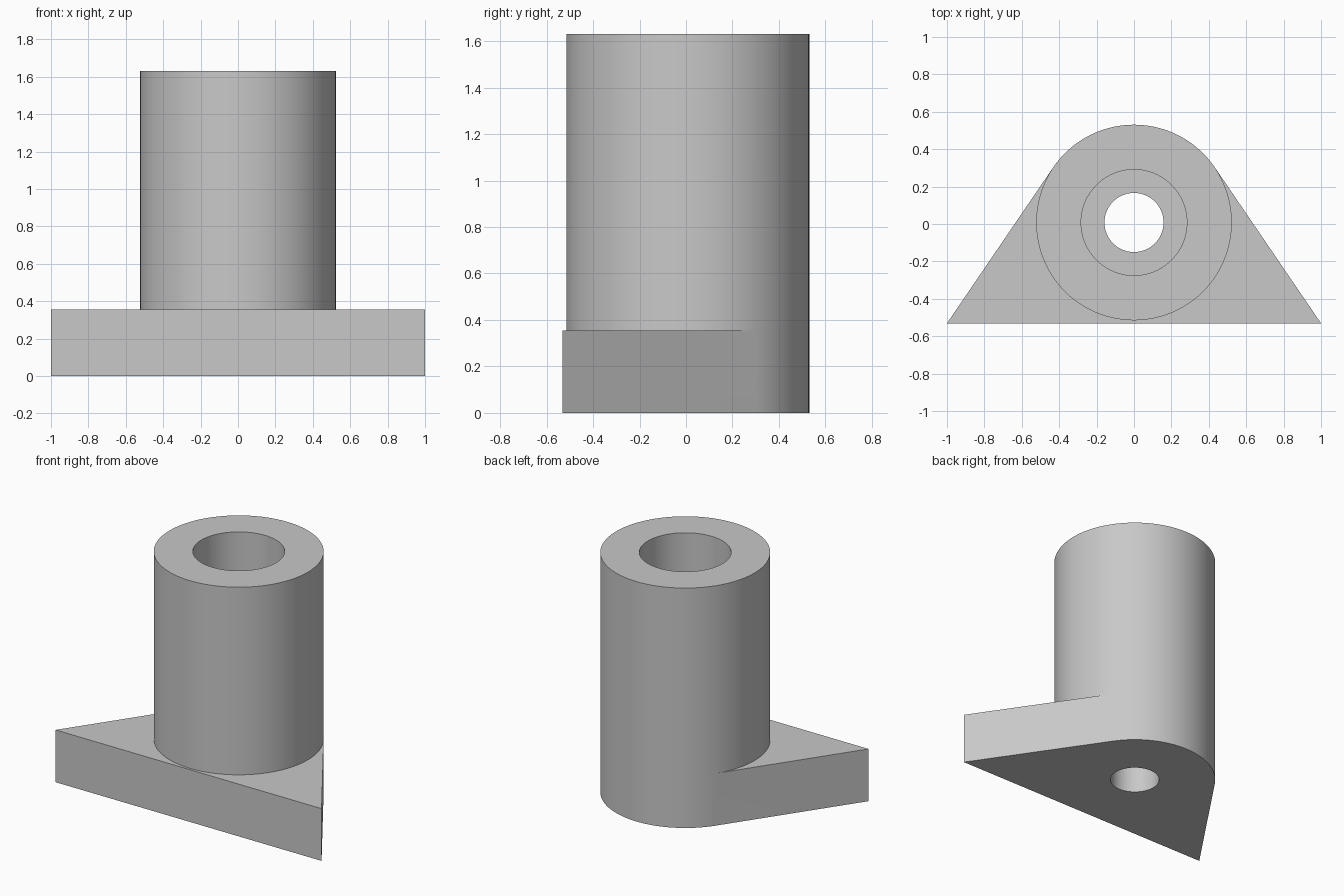
import bpy, bmesh, math

cube = bpy.data.objects.get("Cube")
if cube:
    bpy.data.objects.remove(cube, do_unlink=True)

SEGMENTS = 96
CENTRE_Y = 0.008
OUTER, BORE, HOLE = 0.523, 0.283, 0.158
PLATE_TOP, HEIGHT = 0.355, 1.63
CORNER_X, FRONT_Y = 1.0, -0.531

grey = bpy.data.materials.new("plain grey")
grey.use_nodes = True
colour = (0.58, 0.58, 0.58, 1)
grey.diffuse_color = colour
grey.node_tree.nodes["Principled BSDF"].inputs["Base Color"].default_value = colour

bm = bmesh.new()


def ring(radius, z):
    angles = [math.tau * i / SEGMENTS for i in range(SEGMENTS)]
    return [bm.verts.new((radius * math.cos(a), CENTRE_Y + radius * math.sin(a), z))
            for a in angles]


# Segments where the plate's straight sides meet the tube tangentially
drop = CENTRE_Y - FRONT_Y
tangent = math.acos(OUTER / math.hypot(CORNER_X, drop)) - math.atan2(drop, CORNER_X)
right = round(tangent / math.tau * SEGMENTS)
left = SEGMENTS // 2 - right

# Tube wall, counterbore, shoulder and through hole, as one closed loop of rings
rings = [ring(r, z) for r, z in (
    (OUTER, 0), (OUTER, PLATE_TOP), (OUTER, HEIGHT), (BORE, HEIGHT),
    (BORE, PLATE_TOP), (HOLE, PLATE_TOP), (HOLE, 0))]
for k, low in enumerate(rings):
    high = rings[(k + 1) % len(rings)]
    for i in range(SEGMENTS):
        j = (i + 1) % SEGMENTS
        inside_plate = k == 0 and not right <= i < left
        if not inside_plate:
            bm.faces.new((low[i], low[j], high[j], high[i]))

# Plate: top and bottom wrap the front of the tube, joined by three straight sides
rims = []
for circle, z in ((rings[0], 0), (rings[1], PLATE_TOP)):
    arc = [circle[i % SEGMENTS] for i in range(left, SEGMENTS + right + 1)]
    corners = [bm.verts.new((s * CORNER_X, FRONT_Y, z)) for s in (1, -1)]
    bm.faces.new(arc + corners)
    rims.append([arc[-1]] + corners + [arc[0]])
for i in range(3):
    bm.faces.new((rims[0][i], rims[0][i + 1], rims[1][i + 1], rims[1][i]))

bmesh.ops.recalc_face_normals(bm, faces=bm.faces)
mesh = bpy.data.meshes.new("flanged_sleeve")
bm.to_mesh(mesh)
bm.free()
mesh.materials.append(grey)
sleeve = bpy.data.objects.new("flanged_sleeve", mesh)
bpy.context.collection.objects.link(sleeve)

# Smooth round walls with crisp edges
bpy.ops.object.select_all(action="DESELECT")
sleeve.select_set(True)
bpy.context.view_layer.objects.active = sleeve
bpy.ops.object.shade_smooth_by_angle(angle=math.radians(30))
